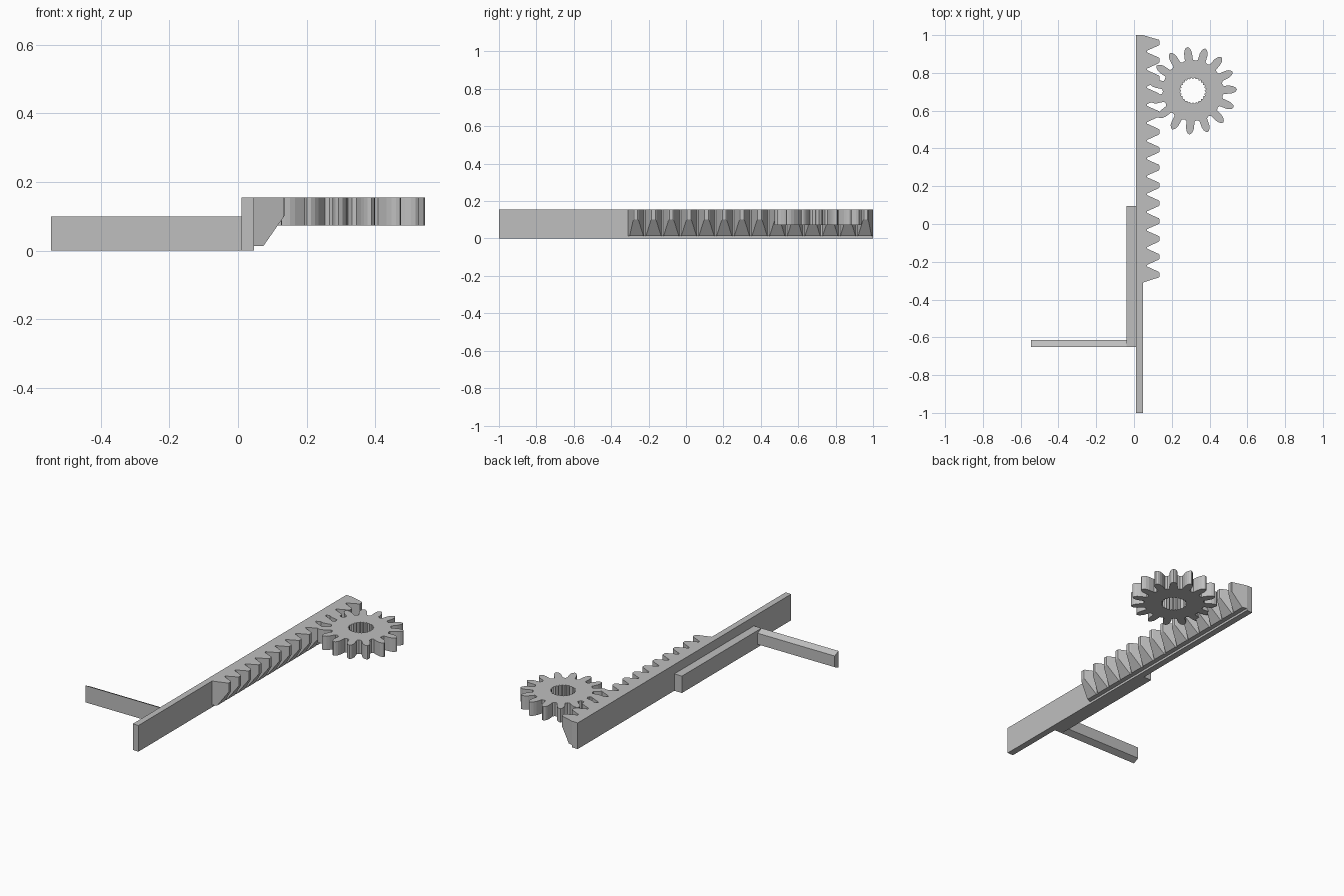
import bpy, bmesh
from math import sin, cos, tau, radians
from mathutils import Matrix

cube = bpy.data.objects.get("Cube")
if cube:
    bpy.data.objects.remove(cube, do_unlink=True)

grey = bpy.data.materials.new("plain_grey")
grey.use_nodes = True
colour = (0.52, 0.52, 0.52, 1)
grey.diffuse_color = colour
grey.node_tree.nodes["Principled BSDF"].inputs["Base Color"].default_value = colour


def prism(loops, low, high):
    """Fill closed 2D outlines (holes allowed) and extrude them upward."""
    bm = bmesh.new()
    for loop in loops:
        verts = [bm.verts.new((x, y, low)) for x, y in loop]
        for a, b in zip(verts, verts[1:] + verts[:1]):
            bm.edges.new((a, b))
    bmesh.ops.triangle_fill(bm, edges=bm.edges[:], use_beauty=True)
    out = bmesh.ops.extrude_face_region(bm, geom=bm.faces[:])["geom"]
    top = [v for v in out if isinstance(v, bmesh.types.BMVert)]
    bmesh.ops.translate(bm, verts=top, vec=(0, 0, high - low))
    bmesh.ops.dissolve_limit(bm, angle_limit=0.001, verts=bm.verts[:], edges=bm.edges[:])
    return bm


def finish(bm, name, location=(0, 0, 0)):
    bmesh.ops.recalc_face_normals(bm, faces=bm.faces[:])
    mesh = bpy.data.meshes.new(name)
    bm.to_mesh(mesh)
    bm.free()
    mesh.materials.append(grey)
    obj = bpy.data.objects.new(name, mesh)
    obj.location = location
    bpy.context.collection.objects.link(obj)


def rect(x0, x1, y0, y1):
    return [(x0, y0), (x1, y0), (x1, y1), (x0, y1)]


# Long rail and the shorter bar on its right side
finish(prism([rect(0.01, 0.047, -1, 1)], 0, 0.155), "rail")
finish(prism([rect(-0.04, 0.01, -0.65, 0.095)], 0, 0.1), "side_bar")

# Handle arm: tapered section in y and z, swept along x
arm = prism([[(-0.65, 0), (-0.615, 0.017), (-0.615, 0.083), (-0.65, 0.1)]], -0.545, -0.04)
bmesh.ops.transform(arm, verts=arm.verts[:],
                    matrix=Matrix(((0, 0, 1, 0), (1, 0, 0, 0), (0, 1, 0, 0), (0, 0, 0, 1))))
finish(arm, "handle_arm")

# Rack teeth: one strip, with the lower tips cut off on a slope
teeth, pitch, first = 14, 0.0945, -0.268
root, tip = 0.069, 0.135
outline = [(0.047, -0.31)]
for i in range(teeth):
    y = first + i * pitch
    if i > 0:
        outline.append((root, y - 0.043))
    outline += [(tip - 0.004, y - 0.015), (tip, y - 0.01), (tip, y + 0.01), (tip - 0.004, y + 0.015)]
    if i < teeth - 1:
        outline.append((root, y + 0.043))
outline.append((0.047, 1.0))
rack = prism([outline], 0.013, 0.155)
bmesh.ops.bisect_plane(rack, geom=rack.verts[:] + rack.edges[:] + rack.faces[:],
                       plane_co=(0.074, 0, 0.013), plane_no=(0.085, 0, -0.059), clear_outer=True)
bmesh.ops.holes_fill(rack, edges=[e for e in rack.edges if e.is_boundary], sides=0)
finish(rack, "rack_teeth")

# Pinion gear with leaf-shaped teeth and a splined bore
half = [(0.164, 7.5), (0.18, 6.8), (0.2, 6.0), (0.216, 4.5), (0.227, 2.6)]
tooth = [(r, -a) for r, a in half] + [(0.233, 0)] + [(r, a) for r, a in reversed(half)] + [(0.159, 12)]
count, splines = 15, 24
gear = []
for i in range(count):
    for r, a in tooth:
        angle = tau * i / count + radians(a + 1.5)
        gear.append((r * cos(angle), r * sin(angle)))
bore = []
for i in range(splines * 2):
    r = 0.07 if i % 2 else 0.062
    bore.append((r * cos(tau * i / splines / 2), r * sin(tau * i / splines / 2)))
finish(prism([gear, bore], 0.073, 0.155), "pinion_gear", (0.312, 0.706, 0))
